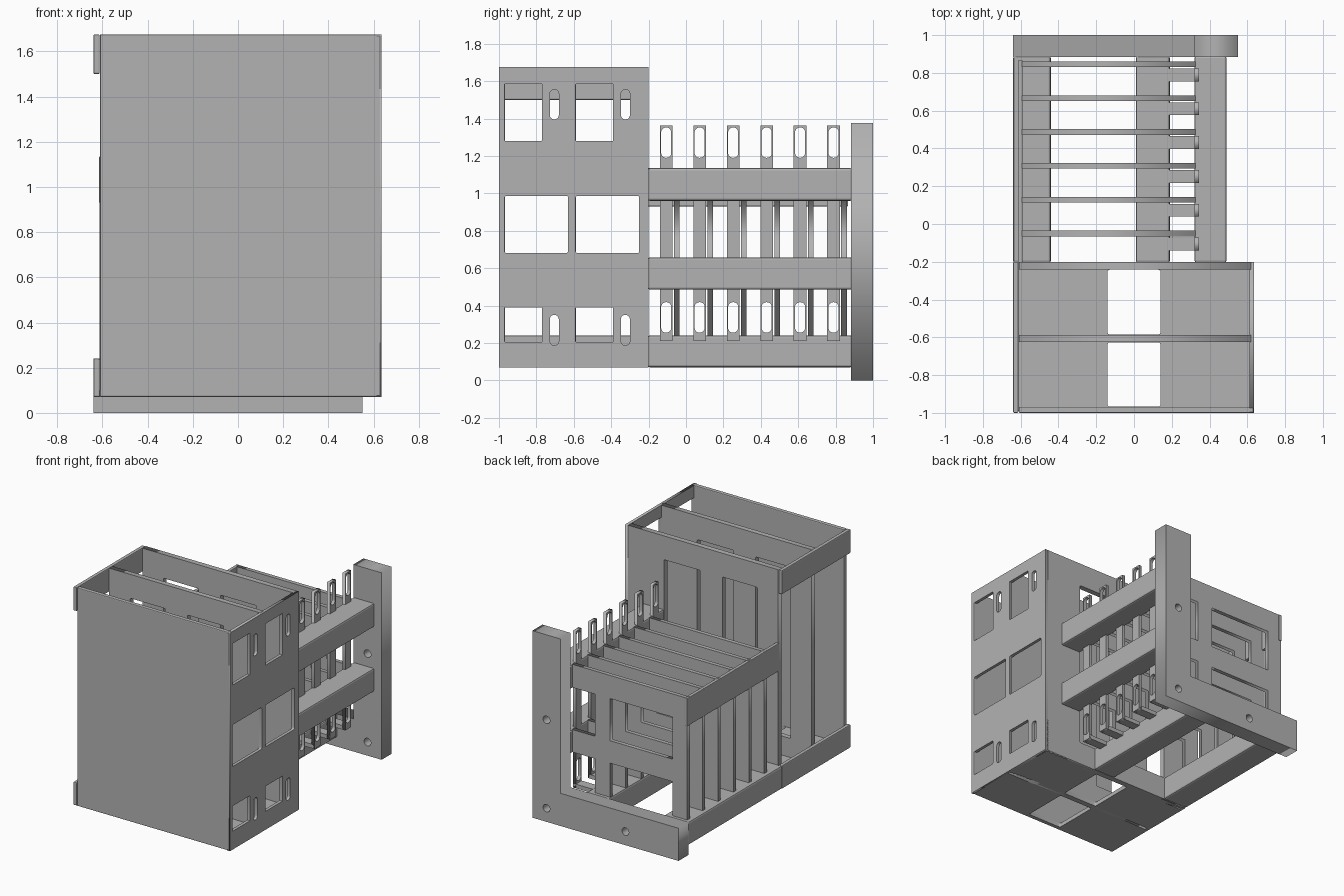
import bpy, math
from mathutils import Matrix, Vector

if "Cube" in bpy.data.objects:
    bpy.data.objects.remove(bpy.data.objects["Cube"])

grey = bpy.data.materials.new("plain grey")
grey.diffuse_color = (0.45, 0.45, 0.45, 1)
grey.use_nodes = True
grey.node_tree.nodes["Principled BSDF"].inputs["Base Color"].default_value = grey.diffuse_color


def outline(x0, x1, z0, z1, r=0.0):
    """Rectangle, with round corners where r > 0."""
    if r <= 0:
        return [(x0, z0), (x1, z0), (x1, z1), (x0, z1)]
    pts = []
    for cx, cz, a in ((x1 - r, z0 + r, -90), (x1 - r, z1 - r, 0),
                      (x0 + r, z1 - r, 90), (x0 + r, z0 + r, 180)):
        for k in range(6):
            t = math.radians(a + k * 18)
            pts.append((cx + r * math.cos(t), cz + r * math.sin(t)))
    return pts


def circle(cx, cz, r, n=20):
    return [(cx + r * math.cos(2 * math.pi * k / n),
             cz + r * math.sin(2 * math.pi * k / n)) for k in range(n)]


def panel(name, loops, axis, lo, hi, bevel=0.0):
    """Flat sheet with holes: first loop is the rim, the rest are holes."""
    cu = bpy.data.curves.new(name, 'CURVE')
    cu.dimensions = '2D'
    cu.fill_mode = 'BOTH'
    cu.extrude = (hi - lo) / 2
    for pts in loops:
        s = cu.splines.new('POLY')
        s.points.add(len(pts) - 1)
        for p, (a, b) in zip(s.points, pts):
            p.co = (a, b, 0, 1)
        s.use_cyclic_u = True
    tmp = bpy.data.objects.new(name, cu)
    bpy.context.collection.objects.link(tmp)
    dg = bpy.context.evaluated_depsgraph_get()
    dg.update()
    me = bpy.data.meshes.new_from_object(tmp.evaluated_get(dg))
    bpy.data.objects.remove(tmp)
    mid = (lo + hi) / 2
    axes = {'x': ((0, 0, 1, mid), (1, 0, 0, 0), (0, 1, 0, 0)),
            'y': ((1, 0, 0, 0), (0, 0, -1, mid), (0, 1, 0, 0)),
            'z': ((1, 0, 0, 0), (0, 1, 0, 0), (0, 0, 1, mid))}
    me.transform(Matrix(axes[axis] + ((0, 0, 0, 1),)))
    me.materials.clear()
    me.materials.append(grey)
    ob = bpy.data.objects.new(name, me)
    bpy.context.collection.objects.link(ob)
    return ob


def box(name, x0, x1, y0, y1, z0, z1, bevel=0.0):
    v = [(x, y, z) for x in (x0, x1) for y in (y0, y1) for z in (z0, z1)]
    f = [(0, 1, 3, 2), (4, 6, 7, 5), (0, 4, 5, 1), (2, 3, 7, 6), (0, 2, 6, 4), (1, 5, 7, 3)]
    me = bpy.data.meshes.new(name)
    me.from_pydata(v, [], f)
    me.materials.append(grey)
    ob = bpy.data.objects.new(name, me)
    bpy.context.collection.objects.link(ob)
    if bevel:
        m = ob.modifiers.new("edge", 'BEVEL')
        m.width, m.segments = bevel, 2
    return ob


# Two-bay holder: front, divider and back walls
Z0, Z1 = 0.07, 1.675
box("front_wall", -0.61, 0.635, -1, -0.968, Z0, Z1, 0.006)
for name, y0, y1 in (("divider_wall", -0.625, -0.587), ("back_wall", -0.24, -0.2)):
    panel(name, [outline(-0.61, 0.62, Z0, Z1),
                 outline(-0.44, -0.155, 0.24, 1.5, 0.008),
                 outline(0.025, 0.32, 0.24, 1.5, 0.008)], 'y', y0, y1)

# Right wall with windows and strap slots, repeated for both bays
holes = []
for y in (-0.97, -0.59):
    holes += [outline(y, y + 0.2, 1.28, 1.585, 0.004),
              outline(y, y + 0.34, 0.68, 0.987, 0.012),
              outline(y, y + 0.2, 0.205, 0.39, 0.004),
              outline(y + 0.242, y + 0.29, 1.395, 1.555, 0.0235),
              outline(y + 0.242, y + 0.29, 0.187, 0.35, 0.0235)]
panel("right_wall", [outline(-1, -0.2, Z0, Z1)] + holes, 'x', 0.612, 0.635)

# Left retaining strips and the floor with its openings
box("left_top_strip", -0.64, -0.612, -1, -0.2, 1.5, Z1, 0.006)
box("left_bottom_strip", -0.64, -0.612, -1, -0.2, Z0, 0.24, 0.006)
panel("floor", [outline(-0.62, 0.62, -0.99, -0.21),
                outline(-0.14, 0.14, -0.967, -0.627, 0.012),
                outline(-0.14, 0.14, -0.585, -0.242, 0.012)], 'z', Z0, 0.1)

# Rails running back from the holder
for name, x0, x1, z0, z1 in (("left_bottom_rail", -0.64, -0.44, 0.07, 0.24),
                             ("middle_bottom_rail", 0.01, 0.19, 0.07, 0.24),
                             ("right_lower_rail", 0.32, 0.49, 0.485, 0.657),
                             ("right_upper_rail", 0.32, 0.49, 0.96, 1.135)):
    box(name, x0, x1, -0.205, 0.89, z0, z1, 0.012)
box("left_upper_rail", -0.615, -0.59, -0.205, 0.866, 0.93, 1.135, 0.004)

# L-shaped back bracket with screw holes
bracket = panel("back_bracket",
                [[(-0.64, 0), (0.55, 0), (0.55, 1.375), (0.32, 1.375), (0.32, 0.24), (-0.64, 0.24)],
                 circle(0.435, 0.75, 0.028), circle(0.435, 0.1, 0.028), circle(-0.207, 0.1, 0.028)],
                'y', 0.883, 1)

# Six dividers, each with a slotted strap strip and a foot
for i in range(6):
    y = -0.14 + 0.179 * i
    ya, yb = y + 0.075, y + 0.105
    panel(f"divider_{i + 1}",
          [[(-0.612, 0.235), (-0.492, 0.235), (-0.492, 0.49), (0.015, 0.49), (0.015, 0.235),
            (0.14, 0.235), (0.14, 0.49), (0.325, 0.49), (0.325, 0.655), (0.14, 0.655),
            (0.14, 0.965), (0.325, 0.965), (0.325, 1.135), (-0.612, 1.135)],
           outline(-0.492, 0.015, 0.655, 0.965)], 'y', ya, yb)
    panel(f"strap_strip_{i + 1}",
          [outline(y, y + 0.068, 0.21, 1.362),
           outline(y + 0.007, y + 0.061, 1.19, 1.352, 0.026),
           outline(y + 0.007, y + 0.061, 0.255, 0.418, 0.026)], 'x', 0.32, 0.345)
    box(f"strip_foot_{i + 1}", 0.18, 0.345, y, y + 0.068, 0.21, 0.24)
